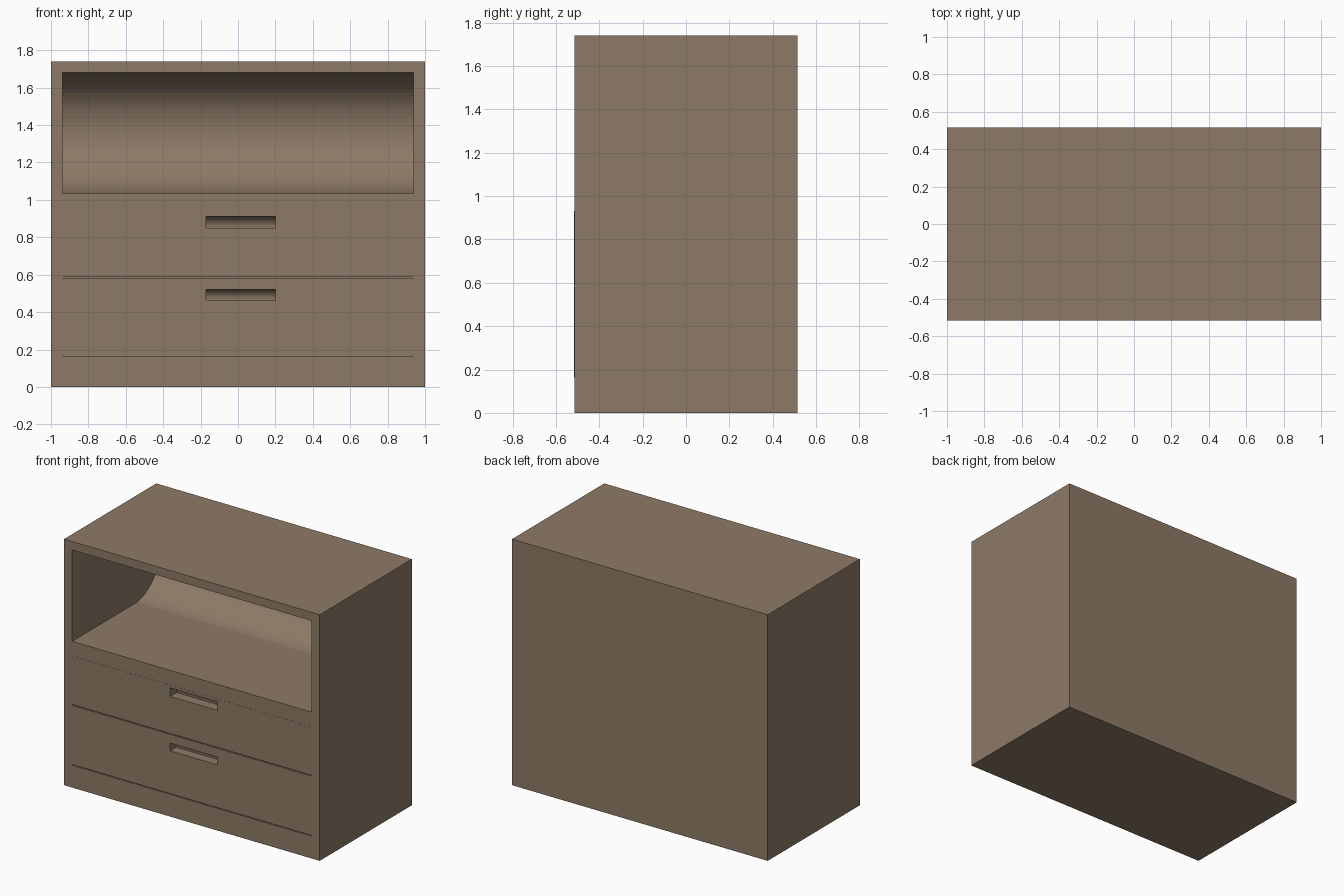
import bpy, bmesh, math

if "Cube" in bpy.data.objects:
    bpy.data.objects.remove(bpy.data.objects["Cube"])

FRONT, BACK = -0.515, 0.515

wood = bpy.data.materials.new("brown_wood")
wood.diffuse_color = (0.27, 0.195, 0.135, 1)
wood.use_nodes = True
wood.node_tree.nodes["Principled BSDF"].inputs["Base Color"].default_value = wood.diffuse_color


def prism(name, profile, x0, x1):
    """Extrude a (y, z) profile along x."""
    bm = bmesh.new()
    face = bm.faces.new([bm.verts.new((x0, y, z)) for y, z in profile])
    ext = bmesh.ops.extrude_face_region(bm, geom=[face])
    moved = [g for g in ext["geom"] if isinstance(g, bmesh.types.BMVert)]
    bmesh.ops.translate(bm, verts=moved, vec=(x1 - x0, 0, 0))
    bmesh.ops.recalc_face_normals(bm, faces=bm.faces)
    mesh = bpy.data.meshes.new(name)
    bm.to_mesh(mesh)
    bm.free()
    obj = bpy.data.objects.new(name, mesh)
    bpy.context.collection.objects.link(obj)
    mesh.materials.append(wood)
    return obj


def rect(y0, y1, z0, z1):
    return [(y0, z0), (y1, z0), (y1, z1), (y0, z1)]


def arc(cy, cz, r, a0, a1, n):
    angles = [math.radians(a0 + (a1 - a0) * i / n) for i in range(n + 1)]
    return [(cy + r * math.cos(a), cz + r * math.sin(a)) for a in angles]


def cut(target, cutter):
    mod = target.modifiers.new(cutter.name, 'BOOLEAN')
    mod.operation = 'DIFFERENCE'
    mod.solver = 'EXACT'
    mod.object = cutter
    cutter.hide_render = True
    cutter.hide_set(True)


# Cabinet body
body = prism("cabinet_body", rect(FRONT, BACK, 0, 1.74), -1, 1)

# Open shelf with a rounded back that meets the floor at a slight crease
shelf = [(FRONT - 0.1, 1.034)] + arc(0.16, 1.355, 0.325, -81, 90, 36) + [(FRONT - 0.1, 1.68)]
cut(body, prism("shelf_cutter", shelf, -0.937, 0.937))

# Two flush drawer fronts, each with a curved finger recess
drawers = [("upper", 0.588, 0.93, 0.85, 0.91), ("lower", 0.163, 0.582, 0.465, 0.52)]
for label, z0, z1, h0, h1 in drawers:
    panel = prism(label + "_drawer_front", rect(FRONT - 0.001, FRONT + 0.02, z0, z1), -0.937, 0.937)
    r = h1 - h0
    pull = [(FRONT - 0.1, h0)] + arc(FRONT + 0.012, h0, r, 0, 90, 12) + [(FRONT - 0.1, h1)]
    cutter = prism(label + "_pull_cutter", pull, -0.17, 0.2)
    cut(body, cutter)
    cut(panel, cutter)

# Narrow gaps under the drawers
for label, z in [("middle", 0.585), ("bottom", 0.16)]:
    cut(body, prism(label + "_gap_cutter", rect(FRONT - 0.1, FRONT + 0.008, z - 0.003, z + 0.003), -0.937, 0.937))
